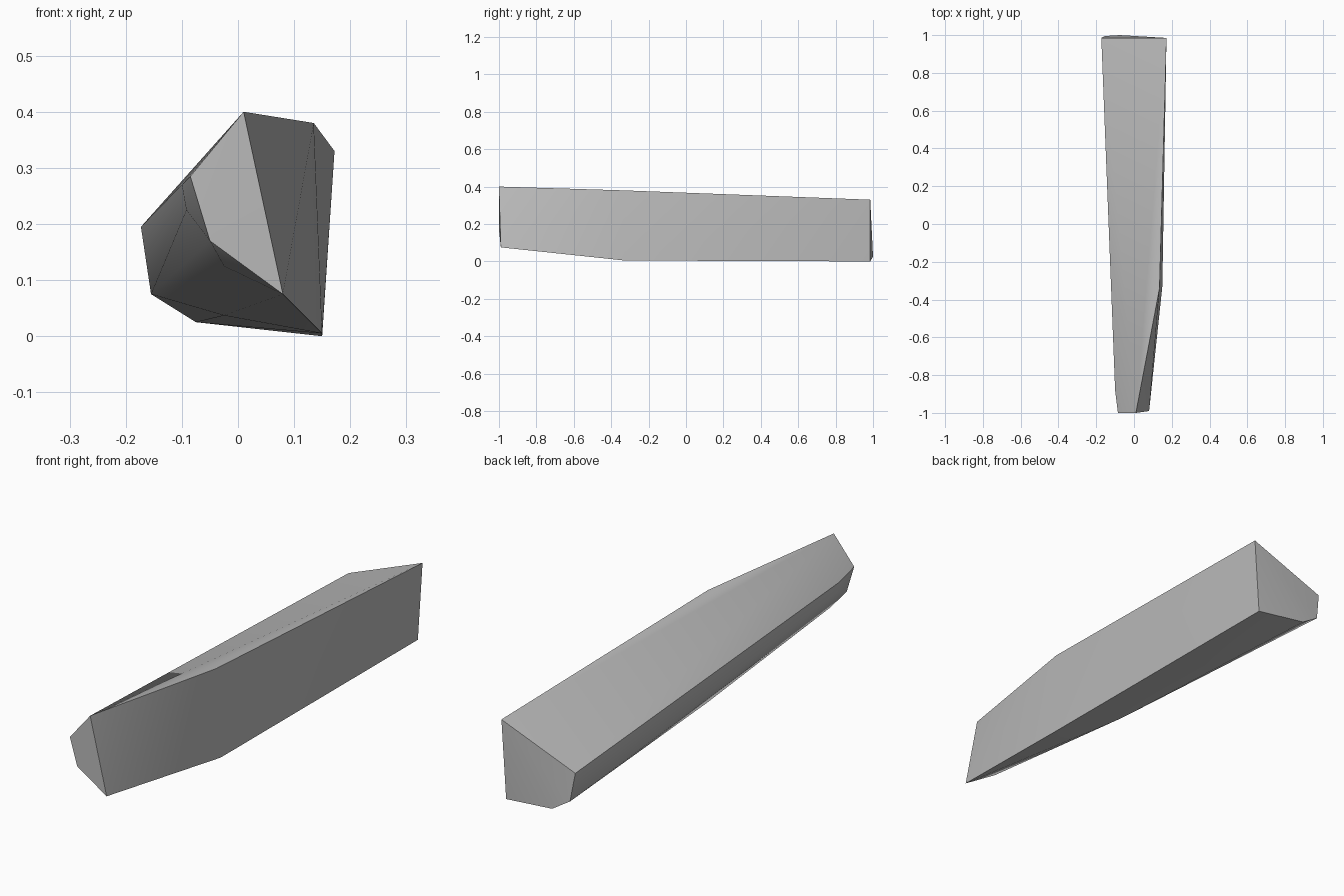
import bpy
import bmesh
import math

cube = bpy.data.objects.get("Cube")
if cube:
    bpy.data.objects.remove(cube, do_unlink=True)

# One plain stone grey
grey = bpy.data.materials.new("stone_grey")
grey.use_nodes = True
colour = (0.5, 0.5, 0.5, 1)
grey.diffuse_color = colour
grey.node_tree.nodes["Principled BSDF"].inputs["Base Color"].default_value = colour

# Corner points of the chipped stone, grouped along its length
front_end = [(0.01, -1, 0.40), (-0.085, -1, 0.285), (-0.05, -1, 0.17), (0.08, -0.99, 0.075)]
front_chips = [(-0.1, -0.88, 0.27), (-0.092, -0.87, 0.225), (-0.025, -0.925, 0.125)]
middle = [(0.135, -0.34, 0.38), (0.15, -0.33, 0.005), (0.1, -0.3, 0.022), (-0.025, -0.105, 0.037)]
back_end = [(0.172, 0.985, 0.33), (0.15, 0.985, 0), (-0.075, 1, 0.025),
            (-0.155, 0.995, 0.075), (-0.173, 0.985, 0.195)]

# Wrap the corners in a convex shell
bm = bmesh.new()
for point in front_end + front_chips + middle + back_end:
    bm.verts.new(point)
bmesh.ops.convex_hull(bm, input=bm.verts[:])
loose = [v for v in bm.verts if not v.link_faces]
bmesh.ops.delete(bm, geom=loose, context='VERTS')
bmesh.ops.recalc_face_normals(bm, faces=bm.faces[:])
mesh = bpy.data.meshes.new("stone_shard")
bm.to_mesh(mesh)
bm.free()
mesh.materials.append(grey)

# Smooth the shallow facets and keep the chipped edges sharp
stone = bpy.data.objects.new("stone_shard", mesh)
bpy.context.collection.objects.link(stone)
bpy.ops.object.select_all(action='DESELECT')
stone.select_set(True)
bpy.context.view_layer.objects.active = stone
bpy.ops.object.shade_smooth_by_angle(angle=math.radians(30))
